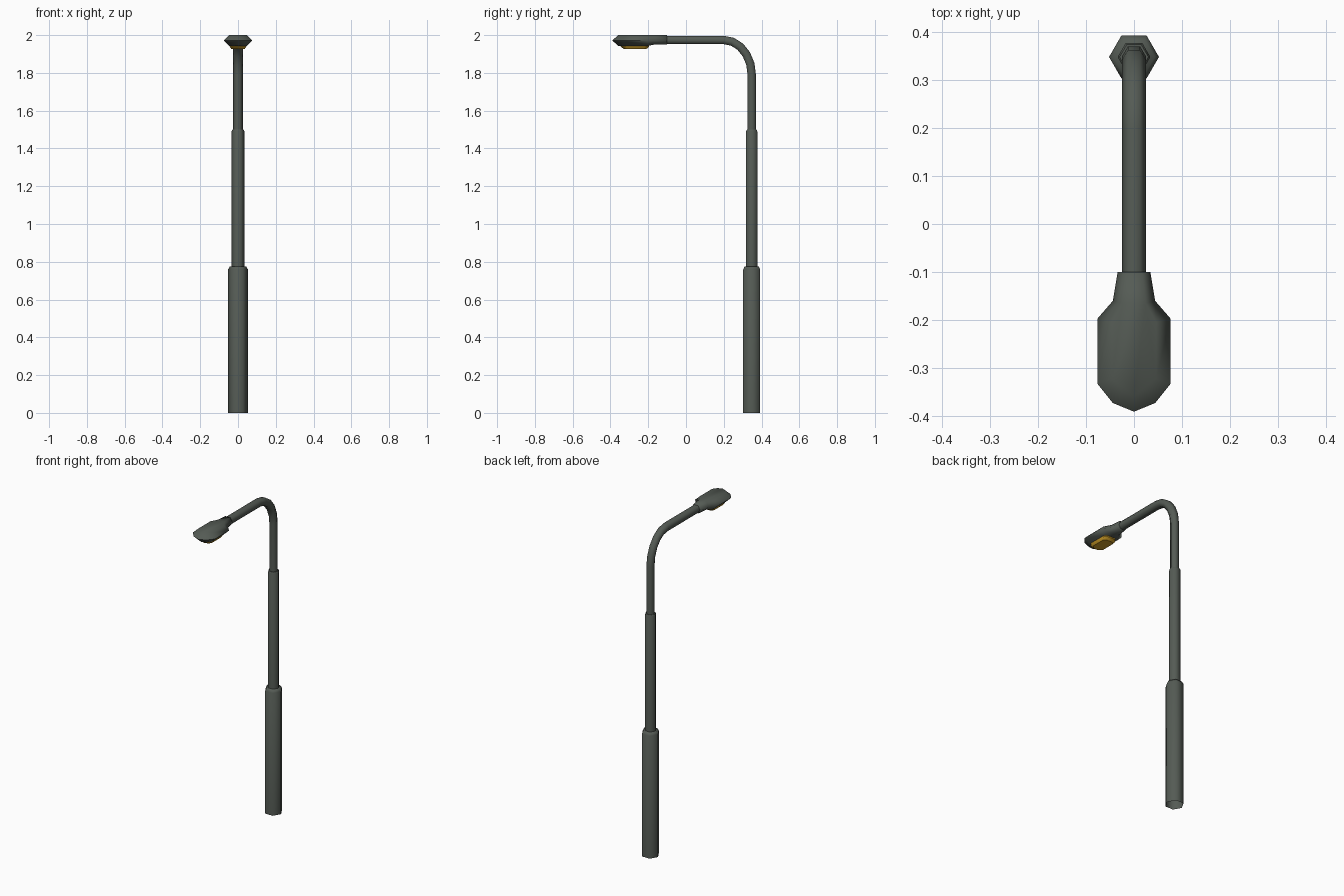
import bpy, bmesh, math
from mathutils import Vector

if "Cube" in bpy.data.objects:
    bpy.data.objects.remove(bpy.data.objects["Cube"])

POLE_Y = 0.348

# Dark green-grey paint and amber glass
paint = bpy.data.materials.new("dark_paint")
paint.diffuse_color = (.09, .105, .09, 1)
paint.use_nodes = True
paint.node_tree.nodes["Principled BSDF"].inputs["Base Color"].default_value = paint.diffuse_color
amber = bpy.data.materials.new("amber")
amber.diffuse_color = (.6, .33, .02, 1)
amber.use_nodes = True
amber.node_tree.nodes["Principled BSDF"].inputs["Base Color"].default_value = amber.diffuse_color


def finish(name, bm, angle, mat):
    bmesh.ops.recalc_face_normals(bm, faces=bm.faces)
    me = bpy.data.meshes.new(name)
    bm.to_mesh(me)
    bm.free()
    ob = bpy.data.objects.new(name, me)
    bpy.context.collection.objects.link(ob)
    me.materials.append(mat)
    bpy.ops.object.select_all(action='DESELECT')
    ob.select_set(True)
    bpy.context.view_layer.objects.active = ob
    bpy.ops.object.shade_smooth_by_angle(angle=math.radians(angle))
    return ob


def loft(name, rings, angle=65, mat=paint, cap_start=True):
    """Bridge equal-length point rings and cap the ends."""
    bm = bmesh.new()
    vs = [[bm.verts.new(p) for p in r] for r in rings]
    n = len(vs[0])
    for a, b in zip(vs, vs[1:]):
        for i in range(n):
            j = (i + 1) % n
            bm.faces.new((a[i], a[j], b[j], b[i]))
    if cap_start:
        bm.faces.new(vs[0])
    bm.faces.new(vs[-1])
    return finish(name, bm, angle, mat)


def hex_tube(name, path):
    """Hexagonal tube along (y, z, radius) points, open at its start."""
    pts = [Vector((0, y, z)) for y, z, r in path]
    rings = []
    for i, p in enumerate(pts):
        t = (pts[min(i + 1, len(pts) - 1)] - pts[max(i - 1, 0)]).normalized()
        side = Vector((1, 0, 0))
        up = t.cross(side)
        r = path[i][2]
        rings.append([p + r * (math.cos(k * math.pi / 3) * side
                               + math.sin(k * math.pi / 3) * up) for k in range(6)])
    return loft(name, rings, cap_start=False)


def outline(half, z):
    """Mirror a half plan outline (x, y) across x = 0."""
    mirrored = [(-x, y) for x, y in reversed(half) if x > 0]
    return [(x, y, z) for x, y in half + mirrored]


# Stepped pole
hex_tube("lower_pole", [(POLE_Y, 0, .052), (POLE_Y, .76, .052), (POLE_Y, .776, .043)])
hex_tube("middle_pole", [(POLE_Y, .76, .034), (POLE_Y, 1.49, .034), (POLE_Y, 1.499, .030)])

# Upper pole bending into the horizontal arm
path = [(POLE_Y, 1.48, .0255)]
for k in range(6):
    a = k / 5 * math.pi / 2
    path.append((.2 + (POLE_Y - .2) * math.cos(a), 1.79 + .184 * math.sin(a), .0255))
path.append((-.13, 1.974, .0255))
hex_tube("curved_arm", path)

# Lamp head: wide middle outline with inset top and bottom
mid = [(.034, -.1), (.044, -.16), (.076, -.197), (.076, -.333), (.044, -.373), (0, -.391)]
top = [(.017, -.1), (.024, -.165), (.046, -.205), (.046, -.322), (.027, -.347), (0, -.358)]
low = [(x, y, 1.950 if y > -.17 else z) for x, y, z in outline(top, 1.943)]
loft("lamp_head", [low, outline(mid, 1.972), outline(top, 2.0)], 85)

# Amber lens under the head
wide = [(.028, -.195), (.044, -.215), (.044, -.318), (.027, -.338), (0, -.346)]
small = [(.022, -.21), (.035, -.226), (.035, -.308), (.021, -.323), (0, -.329)]
loft("lamp_lens", [outline(wide, 1.946), outline(wide, 1.939), outline(small, 1.926)], 35, amber)
